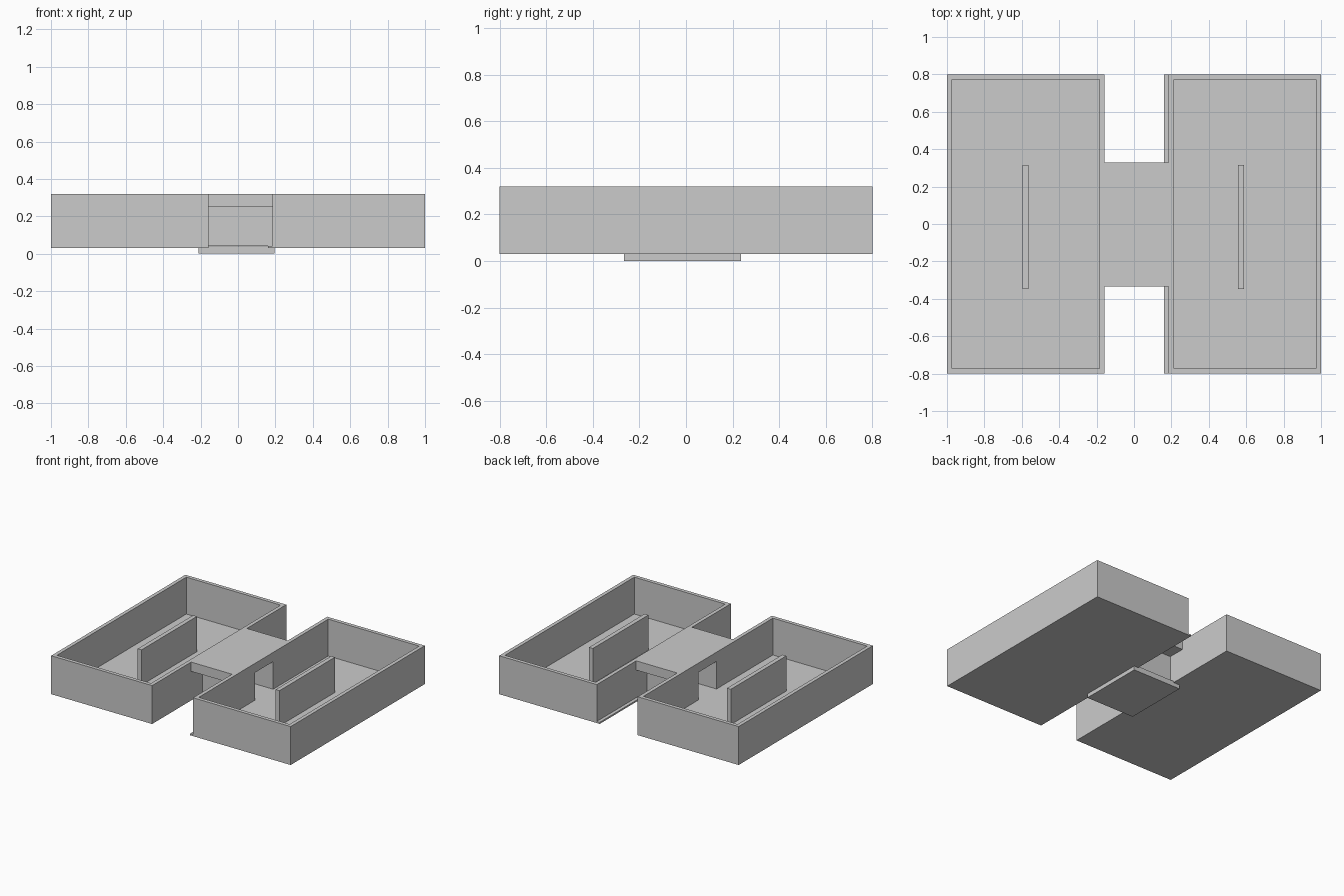
import bpy, bmesh
from mathutils import Vector

if "Cube" in bpy.data.objects:
    bpy.data.objects.remove(bpy.data.objects["Cube"])


def prism(name, axis, points, lo, hi):
    """Extrude a closed profile along x (points are y,z) or z (points are x,y)."""
    place = (lambda a, b, t: (t, a, b)) if axis == "x" else (lambda a, b, t: (a, b, t))
    shift = Vector(place(0, 0, hi - lo))
    bm = bmesh.new()
    face = bm.faces.new([bm.verts.new(place(a, b, lo)) for a, b in points])
    ext = bmesh.ops.extrude_face_region(bm, geom=[face], use_keep_orig=True)
    bmesh.ops.translate(bm, vec=shift,
                        verts=[v for v in ext["geom"] if isinstance(v, bmesh.types.BMVert)])
    bmesh.ops.recalc_face_normals(bm, faces=bm.faces)
    mesh = bpy.data.meshes.new(name)
    bm.to_mesh(mesh)
    bm.free()
    obj = bpy.data.objects.new(name, mesh)
    bpy.context.collection.objects.link(obj)
    return obj


def box(name, x0, x1, y0, y1, z0, z1):
    return prism(name, "z", [(x0, y0), (x1, y0), (x1, y1), (x0, y1)], z0, z1)


TOP, BASE, FLOOR, LINTEL = 0.32, 0.03, 0.042, 0.25
Y, T = 0.80, 0.028
DOOR0, DOOR1 = -0.10, 0.115      # doorway span
BR0, BR1 = -0.335, 0.33          # bridge roof span

# side, outer face, corridor face of inner wall, floor edge, divider span
trays = [("left", -1.0, -0.157, -0.157, (-0.595, -0.563)),
         ("right", 1.0, 0.185, 0.16, (0.557, 0.589))]

for side, outer, inner, edge, (d0, d1) in trays:
    s = 1 if outer > 0 else -1
    wall = inner + s * T         # room face of inner wall
    # Floor plate
    box(side + "_floor", min(outer, edge), max(outer, edge), -Y, Y, BASE, FLOOR)
    # Three outer walls as one U-shaped profile
    prism(side + "_outer_walls", "z",
          [(wall, -Y), (outer, -Y), (outer, Y), (wall, Y), (wall, Y - T),
           (outer - s * T, Y - T), (outer - s * T, -Y + T), (wall, -Y + T)], FLOOR, TOP)
    # Inner wall with doorway; the right one is lowered to carry the roof slab
    if side == "right":
        crest = [(Y, TOP), (BR1, TOP), (BR1, LINTEL + 0.01),
                 (BR0, LINTEL + 0.01), (BR0, TOP), (-Y, TOP)]
    else:
        crest = [(Y, TOP), (-Y, TOP)]
    prism(side + "_inner_wall", "x",
          [(-Y, FLOOR), (DOOR0, FLOOR), (DOOR0, LINTEL), (DOOR1, LINTEL),
           (DOOR1, FLOOR), (Y, FLOOR)] + crest, min(inner, wall), max(inner, wall))
    # Free-standing divider
    box(side + "_divider", d0, d1, -0.347, 0.315, FLOOR, 0.308)

# Bridge roof slab
box("bridge_roof", -0.157, 0.185 + T, BR0, BR1, LINTEL, TOP)
# Passage side walls under the roof
box("passage_front_wall", -0.157, 0.185, -0.20, DOOR0, FLOOR, LINTEL)
box("passage_back_wall", -0.157, 0.185, DOOR1, 0.20, FLOOR, LINTEL)
# Base plate joining both halves
box("base_plate", -0.21, 0.195, -0.265, 0.235, 0.0, 0.04)
